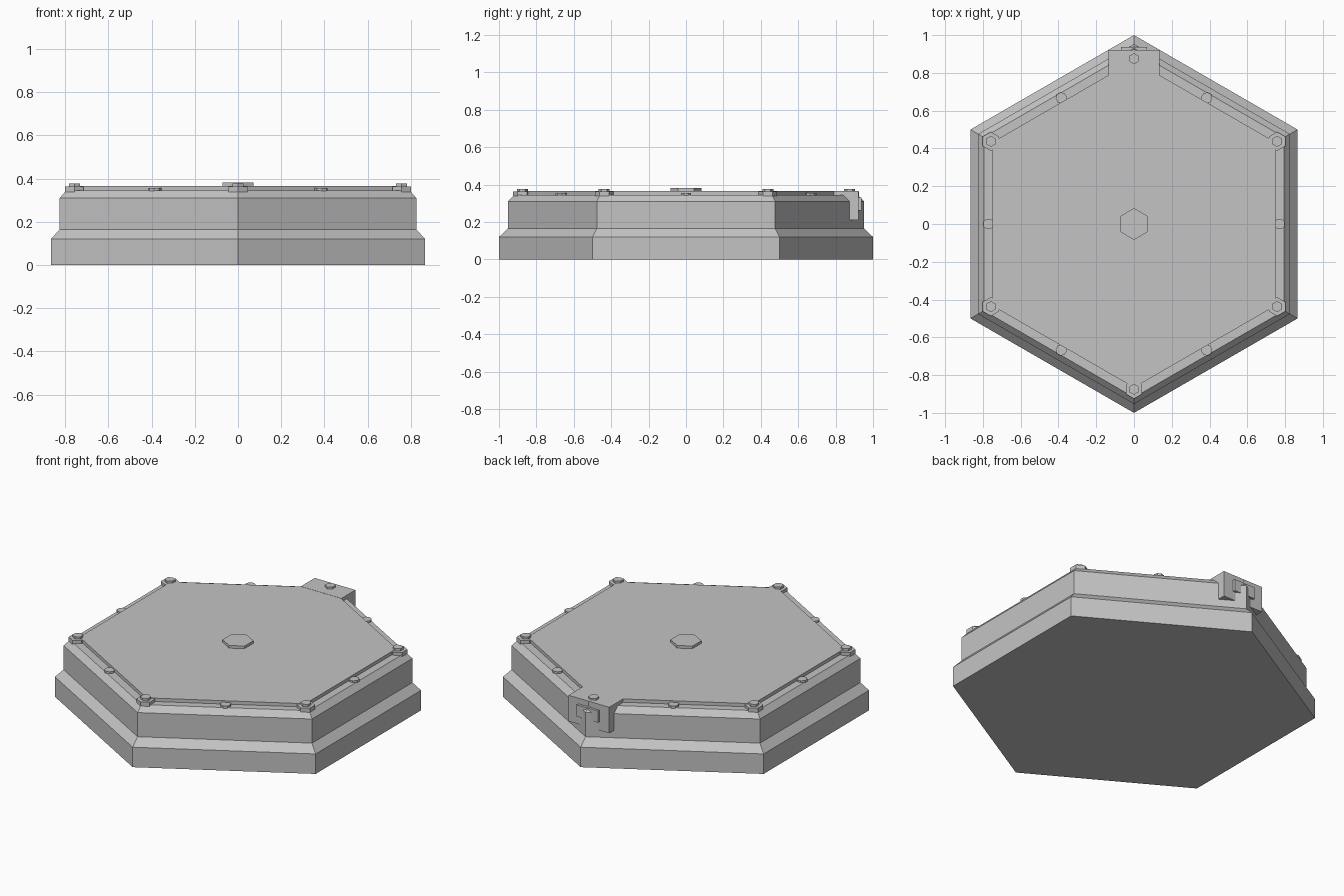
import bpy, bmesh, math

if "Cube" in bpy.data.objects:
    bpy.data.objects.remove(bpy.data.objects["Cube"])

metal = bpy.data.materials.new("plain_grey")
metal.diffuse_color = (0.55, 0.55, 0.55, 1)
metal.use_nodes = True
metal.node_tree.nodes["Principled BSDF"].inputs["Base Color"].default_value = metal.diffuse_color


def finish(name, bm):
    bmesh.ops.recalc_face_normals(bm, faces=bm.faces[:])
    me = bpy.data.meshes.new(name)
    bm.to_mesh(me)
    bm.free()
    me.materials.append(metal)
    ob = bpy.data.objects.new(name, me)
    bpy.context.collection.objects.link(ob)
    return ob


def stack(name, profile, sides=6, x=0, y=0, turn=math.pi / 2):
    """Closed prism through (radius, z) rings."""
    bm = bmesh.new()
    rings = []
    for r, z in profile:
        rings.append([bm.verts.new((x + r * math.cos(turn + 2 * math.pi * i / sides),
                                    y + r * math.sin(turn + 2 * math.pi * i / sides), z))
                      for i in range(sides)])
    for a, b in zip(rings, rings[1:]):
        for i in range(sides):
            j = (i + 1) % sides
            bm.faces.new((a[i], a[j], b[j], b[i]))
    bm.faces.new(rings[0])
    bm.faces.new(rings[-1])
    return finish(name, bm)


def box(name, x0, x1, y0, y1, z0, z1):
    bm = bmesh.new()
    bmesh.ops.create_cube(bm, size=1)
    for v in bm.verts:
        v.co = ((x0 + x1) / 2 + v.co.x * (x1 - x0),
                (y0 + y1) / 2 + v.co.y * (y1 - y0),
                (z0 + z1) / 2 + v.co.z * (z1 - z0))
    return finish(name, bm)


# stepped hexagonal body with the raised lid in one skin
stack("body", [(1.0, 0), (1.0, 0.12), (0.953, 0.165), (0.953, 0.31),
               (0.918, 0.345), (0.866, 0.345), (0.866, 0.365)])

# centre cap
stack("centre_cap", [(0.084, 0.36), (0.084, 0.381)])

# corner washers and bolts, small studs along the edges
for i in range(6):
    a = math.pi / 2 + i * math.pi / 3
    cx, cy = 0.875 * math.cos(a), 0.875 * math.sin(a)
    stack("corner_washer", [(0.05, 0.336), (0.05, 0.363)], x=cx, y=cy)
    stack("corner_bolt", [(0.029, 0.355), (0.029, 0.377)], x=cx, y=cy)
    b = a + math.pi / 6
    stack("edge_stud", [(0.03, 0.34), (0.03, 0.356)], sides=8,
          x=0.77 * math.cos(b), y=0.77 * math.sin(b), turn=b + math.pi / 8)

# block and latch over the back corner
box("back_block", -0.135, 0.135, 0.79, 0.922, 0.21, 0.366)
box("back_latch", -0.07, 0.07, 0.90, 0.937, 0.262, 0.332)
